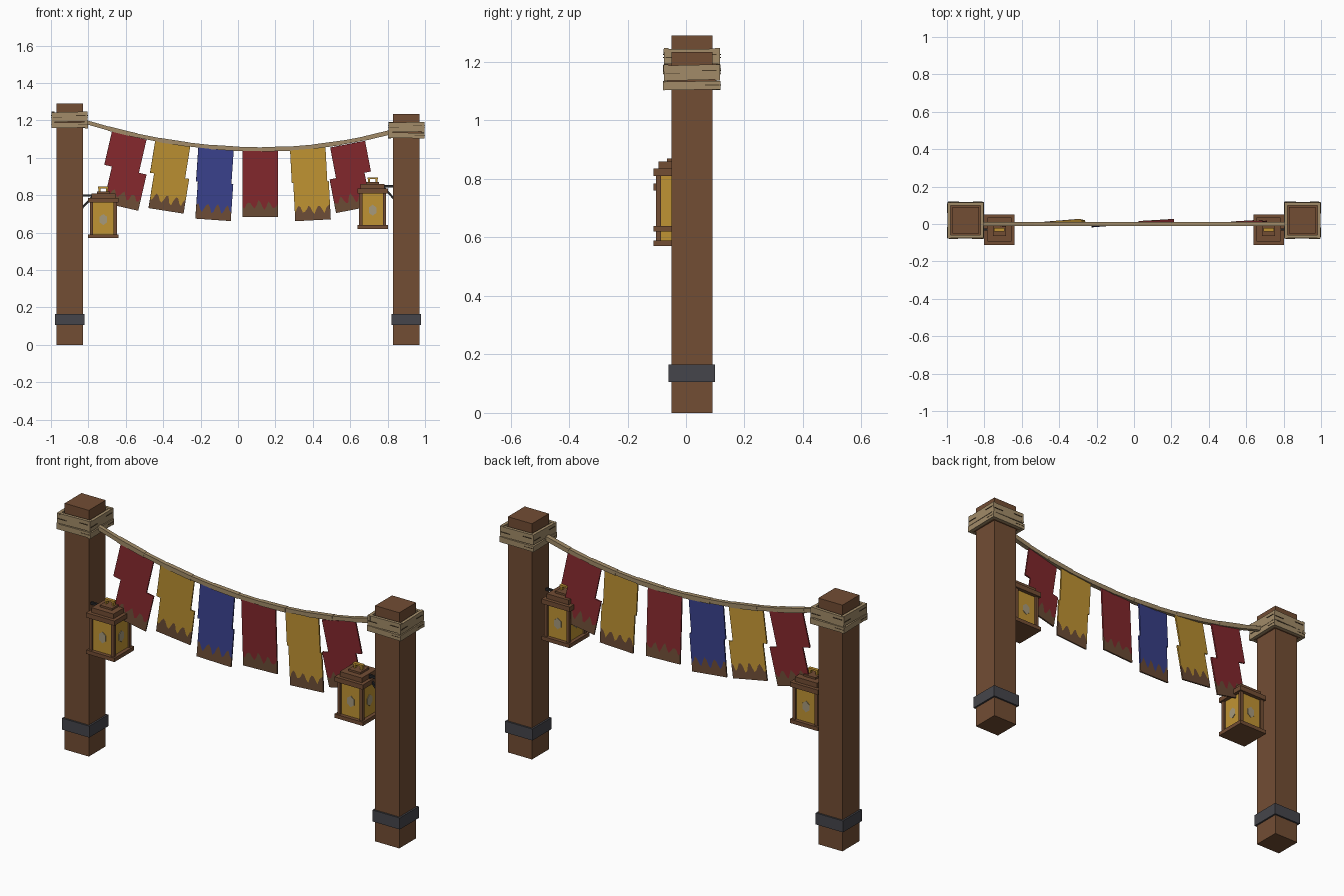
import bpy, bmesh, math, random
from mathutils import Matrix, Vector

random.seed(4)
if "Cube" in bpy.data.objects:
    bpy.data.objects.remove(bpy.data.objects["Cube"])


def material(name, rgb):
    m = bpy.data.materials.new(name)
    m.use_nodes = True
    m.diffuse_color = (*rgb, 1)
    m.node_tree.nodes["Principled BSDF"].inputs["Base Color"].default_value = (*rgb, 1)
    return m


WOOD = material("brown wood", (0.17, 0.075, 0.034))
TAN = material("tan rope", (0.36, 0.26, 0.14))
RED = material("red cloth", (0.24, 0.022, 0.027))
YELLOW = material("yellow", (0.53, 0.295, 0.033))
BLUE = material("blue cloth", (0.043, 0.054, 0.27))
IRON = material("grey iron", (0.06, 0.06, 0.07))
BLACK = material("black iron", (0.02, 0.02, 0.022))
DIRT = material("muddy hem", (0.155, 0.075, 0.038))
PALE = material("pale glow", (0.38, 0.32, 0.2))
GROOVE = material("dark groove", (0.07, 0.045, 0.022))


def finish(name, bm, *mats):
    bmesh.ops.recalc_face_normals(bm, faces=bm.faces)
    me = bpy.data.meshes.new(name)
    bm.to_mesh(me)
    bm.free()
    for m in mats:
        me.materials.append(m)
    ob = bpy.data.objects.new(name, me)
    bpy.context.scene.collection.objects.link(ob)
    return ob


def add_box(bm, center, size, rot=Matrix()):
    mat = Matrix.Translation(center) @ rot.to_4x4() @ Matrix.Diagonal((*size, 1))
    bmesh.ops.create_cube(bm, size=1, matrix=mat)


def box(name, center, size, mat, rot=Matrix()):
    bm = bmesh.new()
    add_box(bm, center, size, rot)
    return finish(name, bm, mat)


def beam(name, a, b, width, mat):
    a, b = Vector(a), Vector(b)
    rot = (b - a).to_track_quat('X', 'Z').to_matrix()
    return box(name, (a + b) / 2, ((b - a).length, width, width), mat, rot)


def collar(side, x, y, z):
    # Two layers of wrapped boards around a core block
    box(side + "_collar_core", (x, y, z + 0.037), (0.168, 0.168, 0.07), WOOD)
    bm = bmesh.new()
    for low, high, out in ((0, 0.029, 0.098), (0.033, 0.085, 0.096)):
        for k in range(4):
            turn = Matrix.Rotation(k * math.pi / 2, 3, 'Z')
            tilt = Matrix.Rotation(random.uniform(-0.03, 0.03), 3, 'Y')
            c = turn @ Vector((0, -out + 0.008, (low + high) / 2))
            add_box(bm, c + Vector((x, y, z)), (2 * out, 0.016, high - low), turn @ tilt)
    finish(side + "_collar_boards", bm, TAN)
    # Short splits in the boards
    bm = bmesh.new()
    for k in range(4):
        turn = Matrix.Rotation(k * math.pi / 2, 3, 'Z')
        for u, h in ((-0.065, 0.055), (0.06, 0.066), (0.07, 0.016)):
            c = turn @ Vector((u, -0.097, h))
            add_box(bm, c + Vector((x, y, z)), (0.05, 0.004, 0.003), turn)
    finish(side + "_collar_splits", bm, GROOVE)


def post(side, x, height):
    y = 0.02
    box(side + "_post", (x, y, height / 2), (0.14, 0.14, height), WOOD)
    box(side + "_iron_band", (x, y, 0.135), (0.158, 0.158, 0.06), IRON)
    collar(side, x, y, height - 0.13)


def lantern(side, s, z):
    x, y = 0.72 * s, -0.03
    c = Vector((x, y, z))
    # Wooden frame: base, corner posts and stepped roof
    bm = bmesh.new()
    for low, high, half in ((0, 0.02, 0.082), (0.19, 0.215, 0.082),
                            (0.215, 0.24, 0.064), (0.24, 0.25, 0.035)):
        add_box(bm, c + Vector((0, 0, (low + high) / 2)), (2 * half, 2 * half, high - low))
    for sx in (-1, 1):
        for sy in (-1, 1):
            add_box(bm, c + Vector((sx * 0.064, sy * 0.064, 0.105)), (0.017, 0.017, 0.18))
    finish(side + "_lantern_frame", bm, WOOD)
    box(side + "_lantern_glass", c + Vector((0, 0, 0.105)), (0.126, 0.126, 0.175), YELLOW)
    # Glow plates, one on each pane
    bm = bmesh.new()
    for k in range(4):
        turn = Matrix.Rotation(k * math.pi / 2, 4, 'Z')
        plate = Matrix.Translation(c) @ turn @ Matrix.Translation((0, -0.064, 0.1))
        bmesh.ops.create_cone(bm, cap_ends=True, segments=6, radius1=0.027, radius2=0.027,
                              depth=0.004, matrix=plate @ Matrix.Rotation(math.pi / 2, 4, 'X')
                              @ Matrix.Diagonal((0.85, 1.1, 1, 1)))
    finish(side + "_lantern_glow", bm, PALE)
    # Handle loop on the roof
    bm = bmesh.new()
    for u in (-0.02, 0.02):
        add_box(bm, c + Vector((u, 0, 0.257)), (0.01, 0.016, 0.02))
    add_box(bm, c + Vector((0, 0, 0.271)), (0.055, 0.018, 0.009))
    finish(side + "_lantern_handle", bm, YELLOW)
    # Bracket to the post
    beam(side + "_bracket_arm", (0.84 * s, y, z + 0.228), (0.74 * s, y, z + 0.228), 0.012, BLACK)
    beam(side + "_bracket_brace", (0.835 * s, y, z + 0.16), (0.78 * s, y, z + 0.22), 0.011, BLACK)


def rope_height(x):
    return 1.045 + (0.164 if x < 0.13 else 0.195) * (x - 0.13) ** 2


def flag(name, x, z, length, shift, angle, yaw, pitch, mat):
    # Cloth in two offset halves, with a ragged muddy hem
    n, w = 18, 0.19
    phase = random.uniform(0, 3)
    split = -length * 0.47
    hem = [-length + 0.032 + 0.045 * abs(math.sin(phase + i * 0.62)) ** 2
           + random.uniform(0, 0.015) for i in range(n + 1)]
    bm = bmesh.new()

    def strip(top, bottom, dx, index):
        rows = []
        for hs in (top, bottom):
            rows.append([bm.verts.new(((i / n - 0.5) * w + dx, 0, hs[i])) for i in range(n + 1)])
        for i in range(n):
            f = bm.faces.new((rows[0][i], rows[1][i], rows[1][i + 1], rows[0][i + 1]))
            f.material_index = index

    flat = lambda h: [h] * (n + 1)
    strip(flat(0.005), flat(split), 0, 0)
    strip(flat(split), hem, shift, 0)
    strip(hem, flat(-length), shift, 1)
    bmesh.ops.remove_doubles(bm, verts=bm.verts, dist=0.0002)
    ob = finish(name, bm, mat, DIRT)
    ob.location = (x, 0, z)
    ob.rotation_euler = (Matrix.Rotation(math.radians(angle), 3, 'Y')
                         @ Matrix.Rotation(yaw, 3, 'Z')
                         @ Matrix.Rotation(pitch, 3, 'X')).to_euler()
    solid = ob.modifiers.new("thickness", 'SOLIDIFY')
    solid.thickness = 0.008
    solid.offset = 0


# Posts and lanterns
post("right", -0.9, 1.29)
post("left", 0.9, 1.235)
lantern("right", -1, 0.57)
lantern("left", 1, 0.62)

# Sagging rope made of overlapping lengths
N = 12
for i in range(N):
    xa, xb = (-0.82 + 1.64 * (i + k) / N for k in (-0.06 * (i > 0), 1.06 if i < N - 1 else 1))
    beam("rope_%d" % (i + 1), (xa, 0, rope_height(xa)), (xb, 0, rope_height(xb)),
         0.021 + 0.003 * (i % 2), TAN)

# Flags
for i, (x, z, length, shift, angle, yaw, pitch, mat) in enumerate((
        (-0.583, 1.113, 0.375, 0.042, 13, 0.05, -0.02, RED),
        (-0.35, 1.07, 0.355, 0.022, 9, 0.08, 0.04, YELLOW),
        (-0.118, 1.043, 0.375, 0.01, 4, 0.08, -0.02, BLUE),
        (0.12, 1.036, 0.352, 0, 0, 0.06, 0.05, RED),
        (0.373, 1.05, 0.385, 0.008, -3, 0.02, 0, YELLOW),
        (0.587, 1.068, 0.345, -0.035, -11, 0.06, 0.05, RED))):
    flag("flag_%d" % (i + 1), x, z, length, shift, angle, yaw, pitch, mat)
